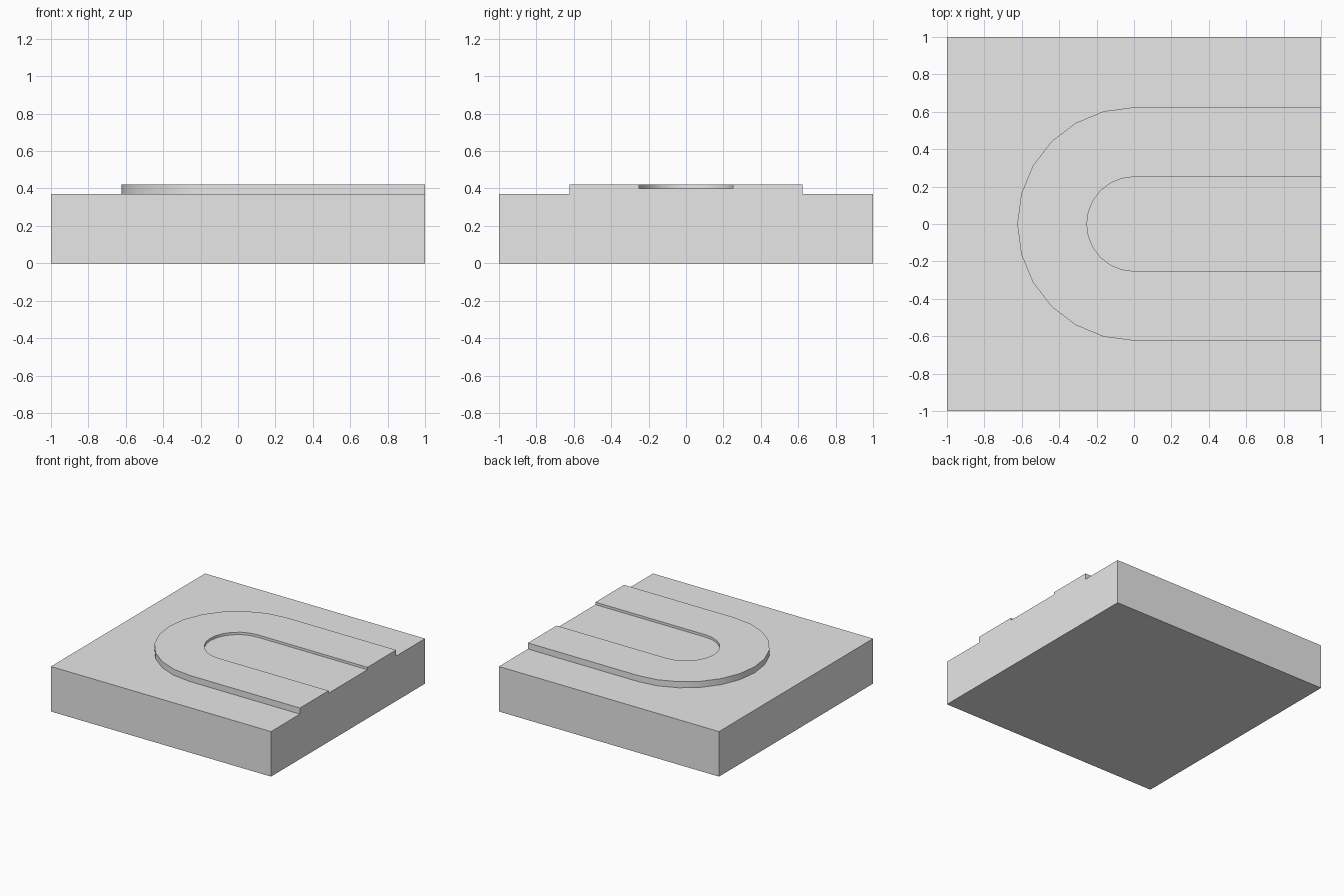
import bpy
import bmesh
from math import sin, cos, pi

if "Cube" in bpy.data.objects:
    bpy.data.objects.remove(bpy.data.objects["Cube"], do_unlink=True)

BASE_Z, FLOOR_Z, TOP_Z = 0.37, 0.40, 0.42
OUTER_R, INNER_R = 0.624, 0.252
ARC_STEPS = 12

grey = bpy.data.materials.new("plain_grey")
grey.use_nodes = True
colour = (0.8, 0.8, 0.8, 1)
grey.diffuse_color = colour
grey.node_tree.nodes["Principled BSDF"].inputs["Base Color"].default_value = colour


def u_path(radius):
    """U outline, open towards +x, running from +y to -y."""
    arc = [(-radius * sin(pi * i / ARC_STEPS), radius * cos(pi * i / ARC_STEPS))
           for i in range(ARC_STEPS + 1)]
    return [(1, radius)] + arc + [(1, -radius)]


bm = bmesh.new()


def face(points):
    bm.faces.new([bm.verts.new(p) for p in points])


def flat(outline, z):
    face([(x, y, z) for x, y in outline])


def wall(path, low, high):
    for a, b in zip(path, path[1:]):
        face([(*a, low), (*b, low), (*b, high), (*a, high)])


outer, inner = u_path(OUTER_R), u_path(INNER_R)
border = [(1, -1), (-1, -1), (-1, 1), (1, 1)]

# Square block: underside, three plain sides and the low margin
flat(border, 0)
wall(border, 0, BASE_Z)
flat(outer + border, BASE_Z)

# Raised U band and the shallow channel inside it
wall(outer, BASE_Z, TOP_Z)
flat(outer + inner[::-1], TOP_Z)
wall(inner, FLOOR_Z, TOP_Z)
flat(inner, FLOOR_Z)

# Stepped end face where the channel runs out
half = [(1, 0), (1, BASE_Z), (OUTER_R, BASE_Z), (OUTER_R, TOP_Z),
        (INNER_R, TOP_Z), (INNER_R, FLOOR_Z)]
face([(1, y, z) for y, z in half] + [(1, -y, z) for y, z in half[::-1]])

bmesh.ops.remove_doubles(bm, verts=bm.verts, dist=0.0001)
bmesh.ops.recalc_face_normals(bm, faces=bm.faces)

mesh = bpy.data.meshes.new("channel_block")
bm.to_mesh(mesh)
bm.free()
mesh.materials.append(grey)
block = bpy.data.objects.new("channel_block", mesh)
bpy.context.collection.objects.link(block)

# Smooth the curved walls, keep the corners crisp
bpy.ops.object.select_all(action='DESELECT')
block.select_set(True)
bpy.context.view_layer.objects.active = block
bpy.ops.object.shade_smooth_by_angle()
